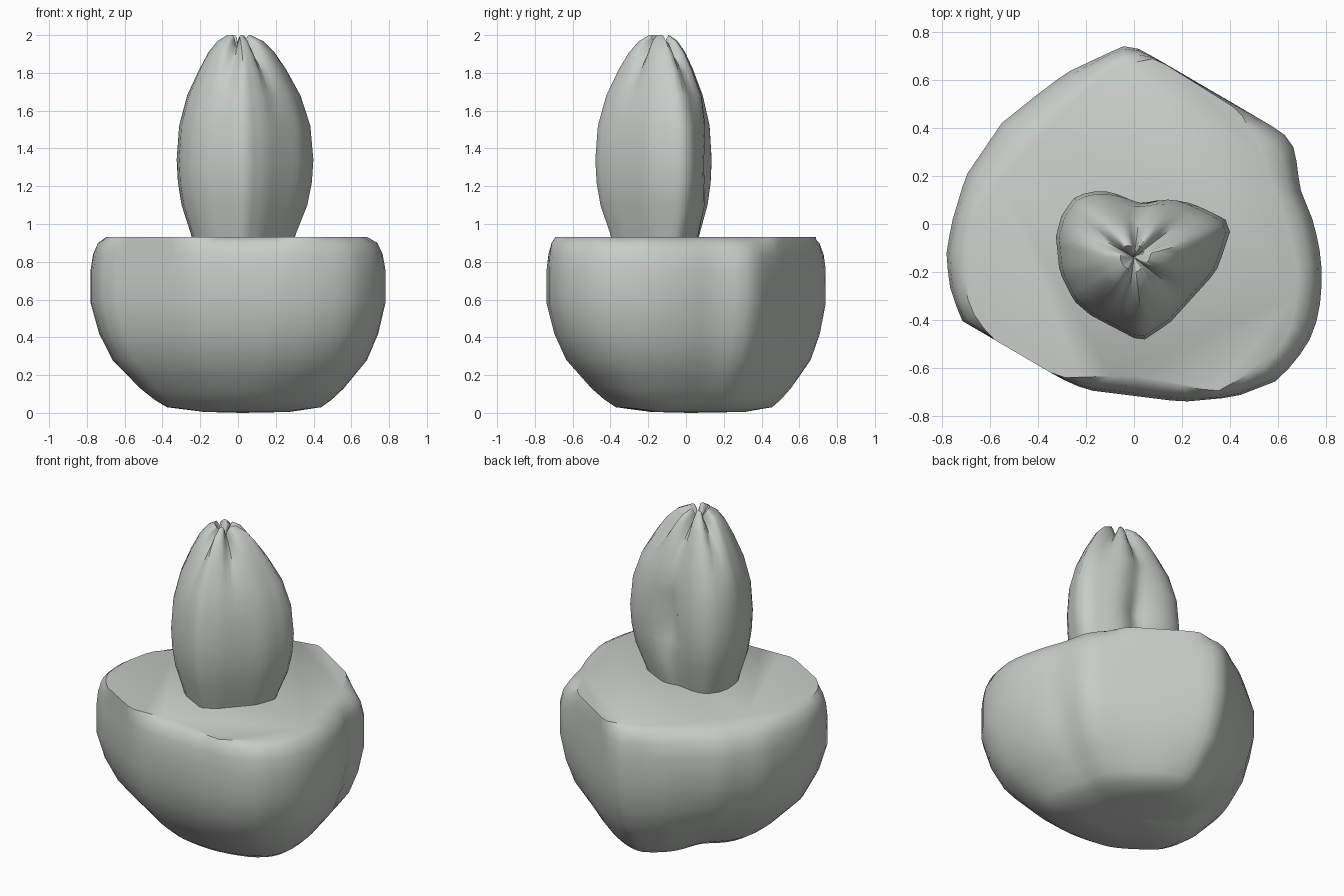
import bpy, bmesh, math

if "Cube" in bpy.data.objects:
    bpy.data.objects.remove(bpy.data.objects["Cube"], do_unlink=True)

stone = bpy.data.materials.new("pale_grey")
stone.use_nodes = True
stone.diffuse_color = (0.58, 0.61, 0.58, 1)
stone.node_tree.nodes["Principled BSDF"].inputs["Base Color"].default_value = stone.diffuse_color


def radius_at(outline, centre, angle):
    """Distance from the centre to a star-shaped outline along one angle."""
    dx, dy = math.cos(angle), math.sin(angle)
    best = 0
    for i, (ax, ay) in enumerate(outline):
        bx, by = outline[i - 1]
        ax, ay, bx, by = ax - centre[0], ay - centre[1], bx - centre[0], by - centre[1]
        side_a, side_b = dx * ay - dy * ax, dx * by - dy * bx
        if side_a * side_b <= 0 and side_a != side_b:
            t = side_a / (side_a - side_b)
            best = max(best, dx * (ax + t * (bx - ax)) + dy * (ay + t * (by - ay)))
    return best


def loft(name, centre, sides, rings, shape, bottom, top=None, sharp=40):
    """Skin a stack of rings; shape(ring, angle) gives radius and height."""
    bm = bmesh.new()
    loops = []
    for ring in rings:
        loop = []
        for i in range(sides):
            a = math.tau * i / sides
            r, z = shape(ring, a)
            loop.append(bm.verts.new((centre[0] + r * math.cos(a), centre[1] + r * math.sin(a), z)))
        loops.append(loop)
    for low, high in zip(loops, loops[1:]):
        for i in range(sides):
            bm.faces.new((low[i - 1], low[i], high[i], high[i - 1]))
    for loop, z in ((loops[0], bottom), (loops[-1], top)):
        if z is None:
            bm.faces.new(loop)
        else:
            tip = bm.verts.new((centre[0], centre[1], z))
            for i in range(sides):
                bm.faces.new((loop[i - 1], loop[i], tip))
    bmesh.ops.recalc_face_normals(bm, faces=bm.faces[:])
    mesh = bpy.data.meshes.new(name)
    bm.to_mesh(mesh)
    bm.free()
    mesh.materials.append(stone)
    obj = bpy.data.objects.new(name, mesh)
    bpy.context.collection.objects.link(obj)
    bpy.ops.object.select_all(action="DESELECT")
    obj.select_set(True)
    bpy.context.view_layer.objects.active = obj
    bpy.ops.object.shade_smooth_by_angle(angle=math.radians(sharp))


def dip(angle, degrees, width):
    """Soft bump around one direction, used to press and swell the sides."""
    d = (angle - math.radians(degrees) + math.pi) % math.tau - math.pi
    return math.exp(-(d / width) ** 2)


# Base: rounded triangular bowl with a flat trimmed top and a rounder foot
belly = [(-.02, .75), (-.11, .71), (-.28, .63), (-.4, .54), (-.55, .42), (-.7, .2),
         (-.76, 0), (-.78, -.12), (-.77, -.25), (-.72, -.4), (-.6, -.47), (-.31, -.64),
         (-.2, -.69), (.2, -.74), (.42, -.72), (.6, -.65), (.68, -.56), (.75, -.45),
         (.78, -.3), (.78, -.15), (.75, 0), (.69, .15), (.67, .31), (.62, .38), (.45, .48), (.09, .69)]
rim = [(.09, .69), (-.11, .65), (-.4, .34), (-.66, .06), (-.7, -.14), (-.69, -.34), (-.6, -.47),
       (-.31, -.64), (0, -.63), (.34, -.7), (.54, -.59), (.65, -.46), (.69, -.2), (.6, .1), (.54, .28), (.44, .47)]
base_centre = (0.02, 0.02)


def bowl(ring, angle):
    z, scale, trim = ring
    full = radius_at(belly, base_centre, angle)
    # fuller towards the back and front left, leaner on the back right
    swell = 0.2 * dip(angle, 75, 0.6) + 0.12 * dip(angle, -30, 0.4) - 0.28 * dip(angle, 148, 0.45)
    scale = 1 - (1 - scale) * (1 - swell)
    side = (full + (0.73 - full) * (1 - scale)) * scale
    edge = min(full, radius_at(rim, base_centre, angle))
    return side + (edge - side) * trim, z


loft("base_bowl", base_centre, 72,
     [(.005, .28, 0), (.03, .53, 0), (.07, .61, 0), (.13, .7, 0), (.2, .78, 0), (.28, .87, 0), (.42, .95, 0),
      (.58, 1, 0), (.76, 1, 0), (.84, 1, .15), (.9, 1, .45), (.93, 1, 1)],
     bowl, bottom=0)

# Bud: closed petals, hollowed at the back and pinched at the tip
petals = [(-.14, .14), (-.24, .12), (-.3, .04), (-.325, -.05), (-.31, -.2), (-.25, -.32), (-.18, -.38),
          (.03, -.49), (.15, -.41), (.34, -.2), (.36, -.15), (.4, -.03), (.38, .02), (.17, .125),
          (.11, .13), (.02, .115), (-.02, .12)]
bud_centre = (0, -0.14)
valleys = (150, 85, 35, -40, -100)


def bud(ring, angle):
    z, scale = ring
    r = radius_at(petals, bud_centre, angle) * scale
    # hollow between the two back petals
    r *= 1 - 0.27 * dip(angle, 74, 0.32) * math.exp(-((z - 1.34) / 0.18) ** 2)
    # folds that deepen towards the tip
    fold = max(dip(angle, v, 0.2) for v in valleys) * max(0, (z - 1.74) / 0.26)
    return r * (1 - 0.3 * fold), z - 0.06 * fold


loft("bud", bud_centre, 48,
     [(.9, .73), (.95, .77), (1.1, .92), (1.22, .98), (1.34, 1), (1.52, .96), (1.68, .83), (1.82, .64),
      (1.91, .49), (1.97, .34), (2, .18), (1.95, .07)],
     bud, bottom=.9, top=1.9, sharp=50)
